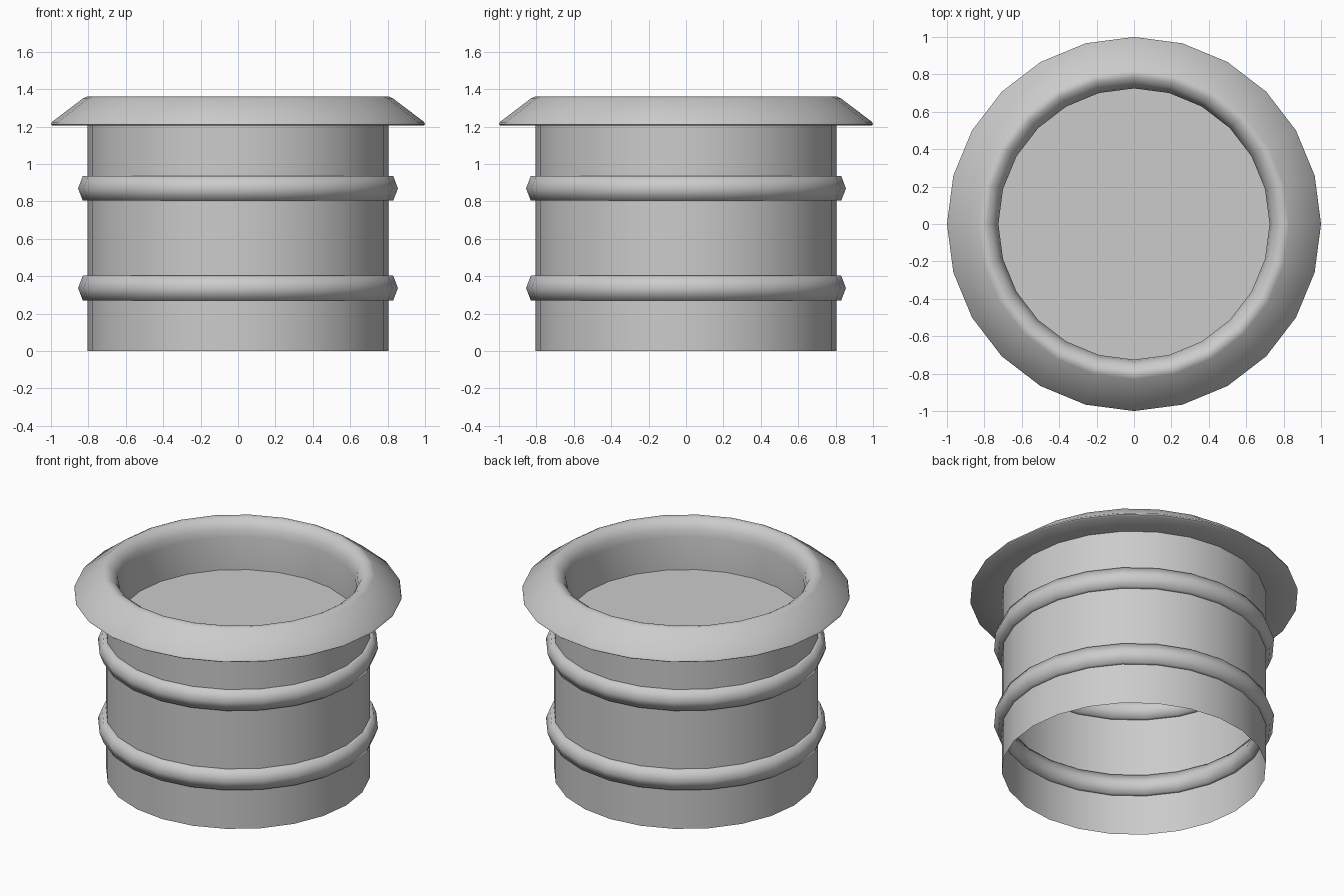
import bpy, math

cube = bpy.data.objects.get("Cube")
if cube:
    bpy.data.objects.remove(cube, do_unlink=True)

SIDES = 24

grey = bpy.data.materials.new("plain_grey")
grey.use_nodes = True
grey.diffuse_color = (0.6, 0.6, 0.6, 1)
grey.node_tree.nodes["Principled BSDF"].inputs["Base Color"].default_value = (0.6, 0.6, 0.6, 1)


def lathe(name, profile, closed=False, cap_end=False, angle=50):
    """Spin (radius, z) points around z; profiles run with the surface on their right."""
    verts, faces = [], []
    for r, z in profile:
        for i in range(SIDES):
            a = math.tau * i / SIDES
            verts.append((r * math.cos(a), r * math.sin(a), z))
    n = len(profile)
    for k in range(n if closed else n - 1):
        lo, hi = k * SIDES, (k + 1) % n * SIDES
        for i in range(SIDES):
            j = (i + 1) % SIDES
            faces.append((lo + i, lo + j, hi + j, hi + i))
    if cap_end:
        faces.append([(n - 1) * SIDES + i for i in range(SIDES)])
    mesh = bpy.data.meshes.new(name)
    mesh.from_pydata(verts, [], faces)
    mesh.materials.append(grey)
    obj = bpy.data.objects.new(name, mesh)
    bpy.context.collection.objects.link(obj)
    bpy.ops.object.select_all(action="DESELECT")
    obj.select_set(True)
    bpy.context.view_layer.objects.active = obj
    bpy.ops.object.shade_smooth_by_angle(angle=math.radians(angle))
    return obj


# Thin open-bottomed wall
lathe("outer_wall", [(0.805, 0), (0.805, 1.205)])

# Two hexagonal hoops centred on the wall
for name, height in (("lower_hoop", 0.337), ("upper_hoop", 0.87)):
    section = [(0.805 + 0.05 * math.cos(k * math.pi / 3),
                height + 0.076 * math.sin(k * math.pi / 3)) for k in range(6)]
    lathe(name, section, closed=True, angle=80)

# Flared rim, rounded lip, inner wall and floor
lathe("rim_and_basin", [
    (0.805, 1.205), (0.99, 1.205), (1.0, 1.212), (0.995, 1.225),
    (0.83, 1.35), (0.81, 1.36), (0.785, 1.355), (0.755, 1.335),
    (0.735, 1.30), (0.725, 1.25), (0.725, 1.03)], cap_end=True)
